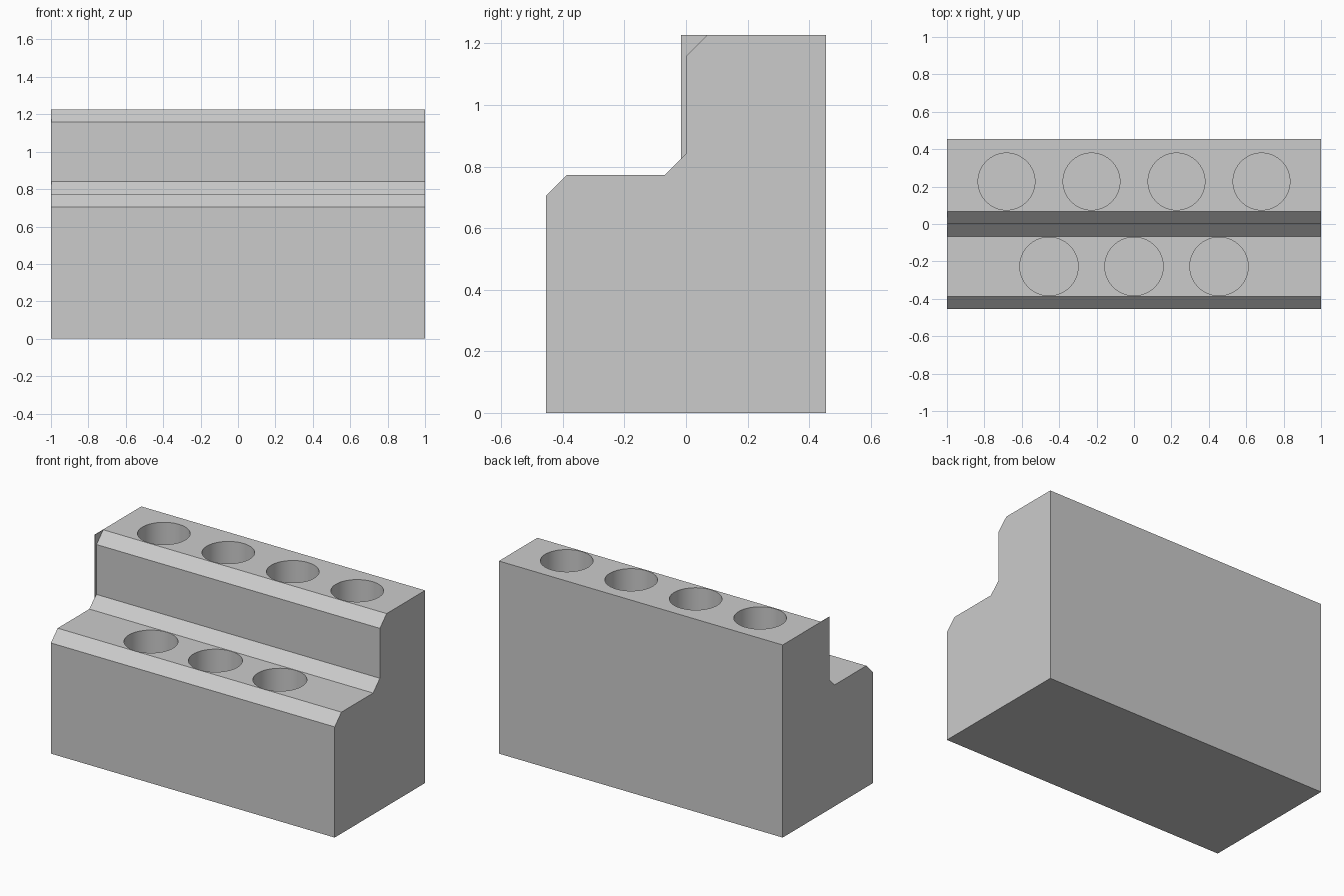
import bpy
import bmesh
from mathutils import Matrix

cube = bpy.data.objects.get("Cube")
if cube:
    bpy.data.objects.remove(cube, do_unlink=True)

grey = bpy.data.materials.new("plain grey")
grey.use_nodes = True
colour = (0.6, 0.6, 0.6, 1)
grey.diffuse_color = colour
grey.node_tree.nodes["Principled BSDF"].inputs["Base Color"].default_value = colour

BACK, TOP, STEP, CH = 0.455, 1.227, 0.773, 0.068
HOLE_DEPTH = 0.68


def finish(name, bm):
    bmesh.ops.recalc_face_normals(bm, faces=bm.faces)
    mesh = bpy.data.meshes.new(name)
    bm.to_mesh(mesh)
    bm.free()
    mesh.materials.append(grey)
    obj = bpy.data.objects.new(name, mesh)
    bpy.context.collection.objects.link(obj)
    return obj


def extrude_profile(name, points, x0, x1):
    bm = bmesh.new()
    face = bm.faces.new([bm.verts.new((x0, y, z)) for y, z in points])
    new = bmesh.ops.extrude_face_region(bm, geom=[face])["geom"]
    verts = [v for v in new if isinstance(v, bmesh.types.BMVert)]
    bmesh.ops.translate(bm, verts=verts, vec=(x1 - x0, 0, 0))
    return finish(name, bm)


# Stepped block with chamfered edges
block = extrude_profile("stepped_block", [
    (-BACK, 0), (BACK, 0), (BACK, TOP), (CH, TOP), (0, TOP - CH),
    (0, STEP + CH), (-CH, STEP), (-BACK + CH, STEP), (-BACK, STEP - CH)], -1, 1)

# Thin lip along the upper front edge of the right end
LIP = 0.016
extrude_profile("end_lip", [
    (-LIP, STEP + CH - LIP), (-LIP, TOP), (CH, TOP),
    (0, TOP - CH), (0, STEP + CH)], -1, -0.997)

# Round sockets: four in the upper row, three in the lower row
bm = bmesh.new()
for count, y, top, radius in ((4, 0.227, TOP, 0.152), (3, -0.227, STEP, 0.156)):
    for i in range(count):
        x = (i - (count - 1) / 2) * 0.4545
        bmesh.ops.create_cone(
            bm, cap_ends=True, segments=64, radius1=radius, radius2=radius,
            depth=HOLE_DEPTH * 2, matrix=Matrix.Translation((x, y, top)))
cutter = finish("socket_cutter", bm)
cutter.hide_render = True

cut = block.modifiers.new("sockets", "BOOLEAN")
cut.operation = "DIFFERENCE"
cut.solver = "EXACT"
cut.object = cutter
bpy.context.view_layer.objects.active = block
block.select_set(True)
bpy.ops.object.modifier_apply(modifier=cut.name)
bpy.data.objects.remove(cutter, do_unlink=True)
bpy.ops.object.select_all(action="DESELECT")
block.select_set(True)
bpy.ops.object.shade_smooth_by_angle()
